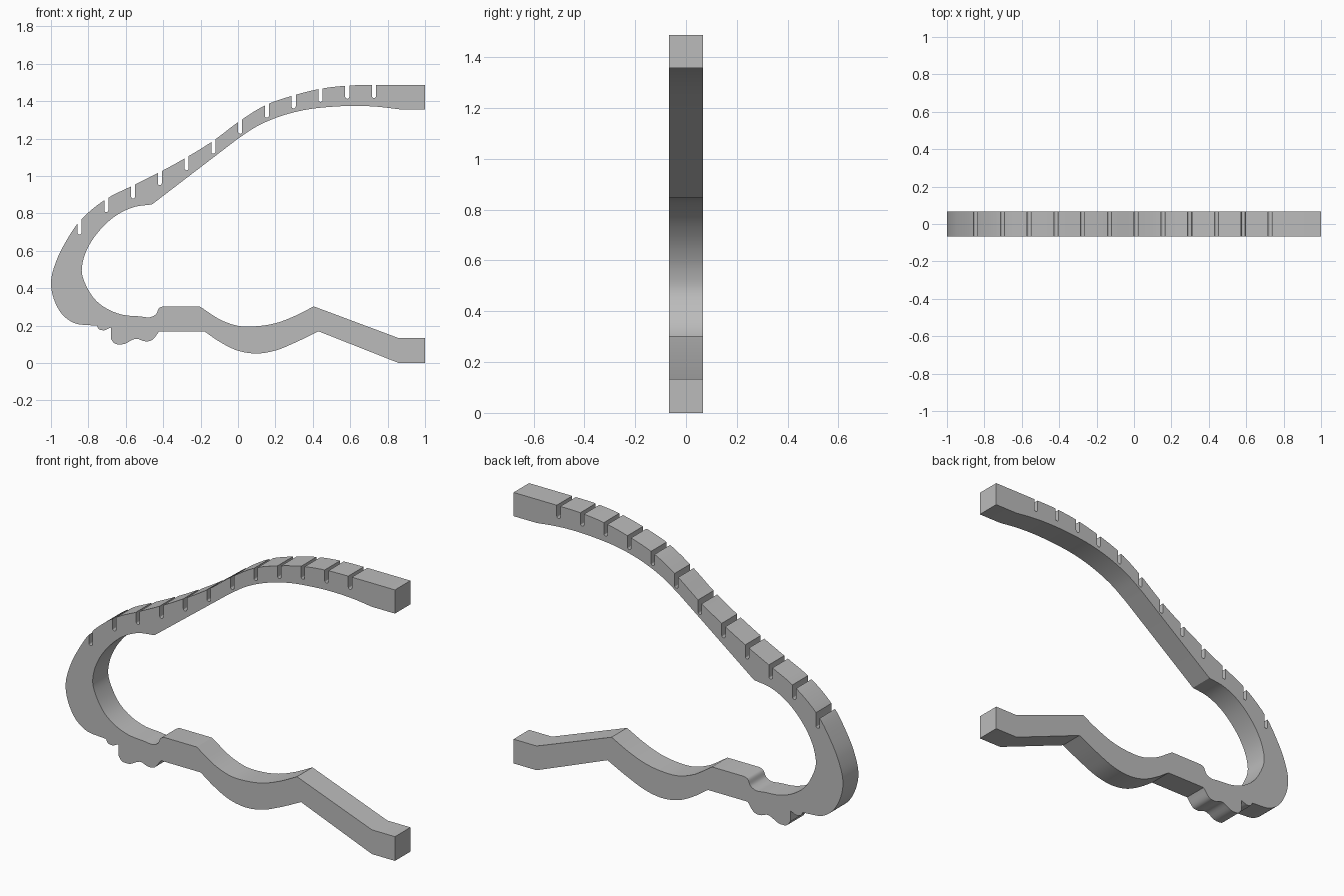
import bpy
import bmesh
import math
from mathutils import Vector

cube = bpy.data.objects.get("Cube")
if cube:
    bpy.data.objects.remove(cube, do_unlink=True)

HALF_WIDTH = 0.067
SLOT_HALF = 0.011
SLOT_DEPTH = 0.07


def smooth(points, steps=6):
    """Sample a smooth curve through the given points."""
    pts = [Vector(p) for p in points]
    pts = [2 * pts[0] - pts[1]] + pts + [2 * pts[-1] - pts[-2]]
    out = []
    for a, b, c, d in zip(pts, pts[1:], pts[2:], pts[3:]):
        # Tangents weighted by chord length keep uneven spacing free of ripples
        u, v, w = (b - a).length, (c - b).length, (d - c).length
        start = ((b - a) / u * v + (c - b) / v * u) / (u + v) * v
        end = ((c - b) / v * w + (d - c) / w * v) / (v + w) * v
        for i in range(steps):
            t = i / steps
            s = 1 - t
            out.append(b * s * s * (1 + 2 * t) + start * t * s * s
                       + c * t * t * (1 + 2 * s) - end * s * t * t)
    return out + [pts[-2]]


def slot_points(centre, top, bottom_arc=6):
    """Round-bottomed slot, from its right rim to its left rim."""
    (xa, za), (xb, zb) = top
    slope = (zb - za) / (xb - xa)
    height = lambda x: za + slope * (x - xa)
    low = height(centre) - SLOT_DEPTH + SLOT_HALF
    right, left = centre + SLOT_HALF, centre - SLOT_HALF
    pts = [Vector((right, height(right)))]
    for i in range(bottom_arc + 1):
        a = -math.pi * i / bottom_arc
        pts.append(Vector((centre + SLOT_HALF * math.cos(a),
                           low + SLOT_HALF * math.sin(a))))
    return pts + [Vector((left, height(left)))]


def cut_slots(path, centres):
    """Insert slots into a path that runs from right to left."""
    pending = sorted(centres, reverse=True)
    out = []
    for i, p in enumerate(path):
        while pending and p.x < pending[0] + SLOT_HALF:
            c = pending.pop(0)
            before = next(q for q in reversed(path[:i]) if q.x > c + SLOT_HALF)
            after = next(q for q in path[i:] if q.x < c - SLOT_HALF)
            out += slot_points(c, (before, after))
        if not out or len(pending) == len(centres) or p.x < out[-1].x or not pending:
            if pending or p.x < out[-1].x or p.y < out[-1].y:
                out.append(p)
    return out


# Slotted upper edge running over the back and around the nose
slots = [-0.847 + 0.1431 * i for i in range(12)]
back = smooth([(.76, 1.487), (.58, 1.483), (.45, 1.468), (.3, 1.432),
               (.15, 1.38), (.013, 1.297), (-.13, 1.19), (-.275, 1.1),
               (-.42, 1.02), (-.56, .95), (-.7, .88), (-.78, .822),
               (-.85, .755), (-.92, .65), (-.97, .55), (-1, .42),
               (-.98, .33), (-.93, .25), (-.87, .212), (-.82, .205),
               (-.77, .22), (-.755, .235)])

# Rounded lobes under the nose
lobes = (smooth([(-.755, .2), (-.745, .182), (-.72, .175), (-.68, .19)])
         + smooth([(-.68, .13), (-.66, .105), (-.62, .1), (-.54, .13),
                   (-.5, .117), (-.47, .118), (-.42, .17)]))

# Underside of the lower arm
under = smooth([(-.18, .17), (-.1, .115), (0, .066), (.1, .051),
                (.2, .067), (.3, .107), (.43, .17)])
foot = [(.86, 0), (1, 0), (1, .133), (.86, .133)]

# Upper side of the lower arm and the small step behind it
saddle = smooth([(.405, .303), (.3, .25), (.2, .213), (.1, .197),
                 (0, .199), (-.08, .225), (-.205, .303)])
step = smooth([(-.4, .303), (-.42, .295), (-.44, .26), (-.46, .248),
               (-.53, .25), (-.62, .259), (-.7, .29), (-.76, .335),
               (-.81, .41), (-.835, .485), (-.825, .56), (-.79, .64),
               (-.73, .72), (-.65, .79), (-.56, .833), (-.46, .848)])

# Inner side of the upper arm
inner = smooth([(0, 1.2), (.1, 1.265), (.2, 1.31), (.35, 1.352),
                (.5, 1.37), (.62, 1.375), (.75, 1.37), (.86, 1.357)])

outline = ([(1, 1.487)] + cut_slots(back, slots) + lobes + under + foot
           + saddle + step + inner + [(1, 1.357)])

# Extrude the outline into a solid band
bm = bmesh.new()
face = bm.faces.new([bm.verts.new((x, -HALF_WIDTH, z)) for x, z in outline])
result = bmesh.ops.extrude_face_region(bm, geom=[face])
moved = [g for g in result["geom"] if isinstance(g, bmesh.types.BMVert)]
bmesh.ops.translate(bm, vec=(0, 2 * HALF_WIDTH, 0), verts=moved)
bmesh.ops.recalc_face_normals(bm, faces=bm.faces)
mesh = bpy.data.meshes.new("curved_frame")
bm.to_mesh(mesh)
bm.free()
frame = bpy.data.objects.new("curved_frame", mesh)
bpy.context.collection.objects.link(frame)

# Plain grey finish
grey = bpy.data.materials.new("plain_grey")
grey.use_nodes = True
colour = (0.5, 0.5, 0.5, 1)
grey.diffuse_color = colour
grey.node_tree.nodes["Principled BSDF"].inputs["Base Color"].default_value = colour
mesh.materials.append(grey)

bpy.ops.object.select_all(action="DESELECT")
frame.select_set(True)
bpy.context.view_layer.objects.active = frame
bpy.ops.object.shade_smooth_by_angle(angle=math.radians(25))
